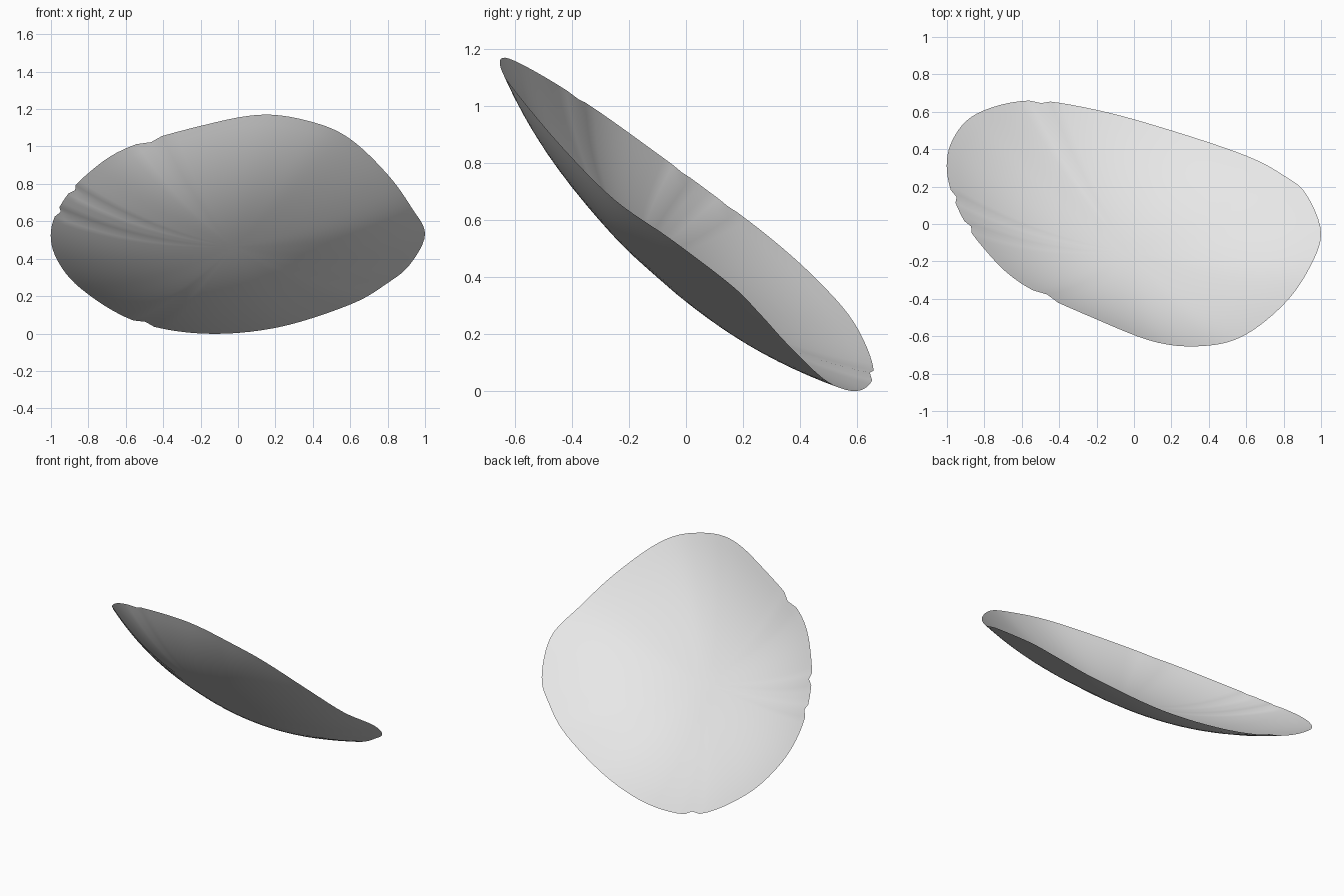
import bpy, bmesh
from mathutils import Vector

cube = bpy.data.objects.get("Cube")
if cube:
    bpy.data.objects.remove(cube, do_unlink=True)

STEPS, RINGS, DEPTH = 6, 16, 0.215

# Control points of the shell's rim, going round once
rim_points = [Vector(p) for p in (
    (.13, -.635, 1.17), (.4, -.65, 1.13), (.6, -.59, 1.04), (.8, -.43, .85),
    (.93, -.25, .67), (1, -.05, .53), (.92, .16, .37), (.8, .26, .27),
    (.6, .365, .155), (.2, .5, .03), (-.2, .61, 0), (-.56, .66, .07),
    (-.84, .59, .24), (-.97, .45, .4), (-1, .28, .55), (-.94, .08, .7),
    (-.82, -.11, .84), (-.6, -.32, .99), (-.2, -.51, 1.11))]

# Small chips broken out of the rim
chips = [Vector(p) for p in (
    (-.5, .65, .055), (-.96, .15, .65), (-.88, -.03, .78), (-.5, -.38, 1.02))]


def spline(points, steps):
    """Closed smooth curve through the points."""
    curve = []
    count = len(points)
    for i in range(count):
        a, b, c, d = (points[(i + k) % count] for k in (-1, 0, 1, 2))
        for s in range(steps):
            t = s / steps
            curve.append(b + (c - a) * (t / 2)
                         + (a * 2 - b * 5 + c * 4 - d) * (t * t / 2)
                         + (b * 3 - a - c * 3 + d) * (t ** 3 / 2))
    return curve


def make_material(name, colour):
    mat = bpy.data.materials.new(name)
    mat.use_nodes = True
    mat.diffuse_color = colour
    mat.node_tree.nodes["Principled BSDF"].inputs["Base Color"].default_value = colour
    return mat


rim = spline(rim_points, STEPS)
normal = Vector((.15, 1, 1)).normalized()
center = Vector((0, 0, .615))

# Nick the rim at each chip
for chip in chips:
    i = min(range(len(rim)), key=lambda k: (rim[k] - chip).length)
    rim[i] = rim[i] + (center - rim[i]).normalized() * .02

# Thin dished sheet: rings sink from the rim towards the middle
bm = bmesh.new()
bottom = bm.verts.new(center - normal * DEPTH)
previous = None
for r in range(1, RINGS + 1):
    t = r / RINGS
    ring = []
    for p in rim:
        off = (p - center).dot(normal)
        flat = p - center - normal * off
        lift = off * t * t - DEPTH * (1 - t ** 2.2)
        ring.append(bm.verts.new(center + flat * t + normal * lift))
    for i in range(len(ring)):
        j = (i + 1) % len(ring)
        if previous:
            bm.faces.new((previous[i], ring[i], ring[j], previous[j]))
        else:
            bm.faces.new((bottom, ring[i], ring[j]))
    previous = ring
for face in bm.faces:
    face.smooth = True

mesh = bpy.data.meshes.new("curved_shell")
bm.to_mesh(mesh)
bm.free()
mesh.materials.append(make_material("pale grey", (.8, .8, .8, 1)))
shell = bpy.data.objects.new("curved_shell", mesh)
bpy.context.collection.objects.link(shell)
